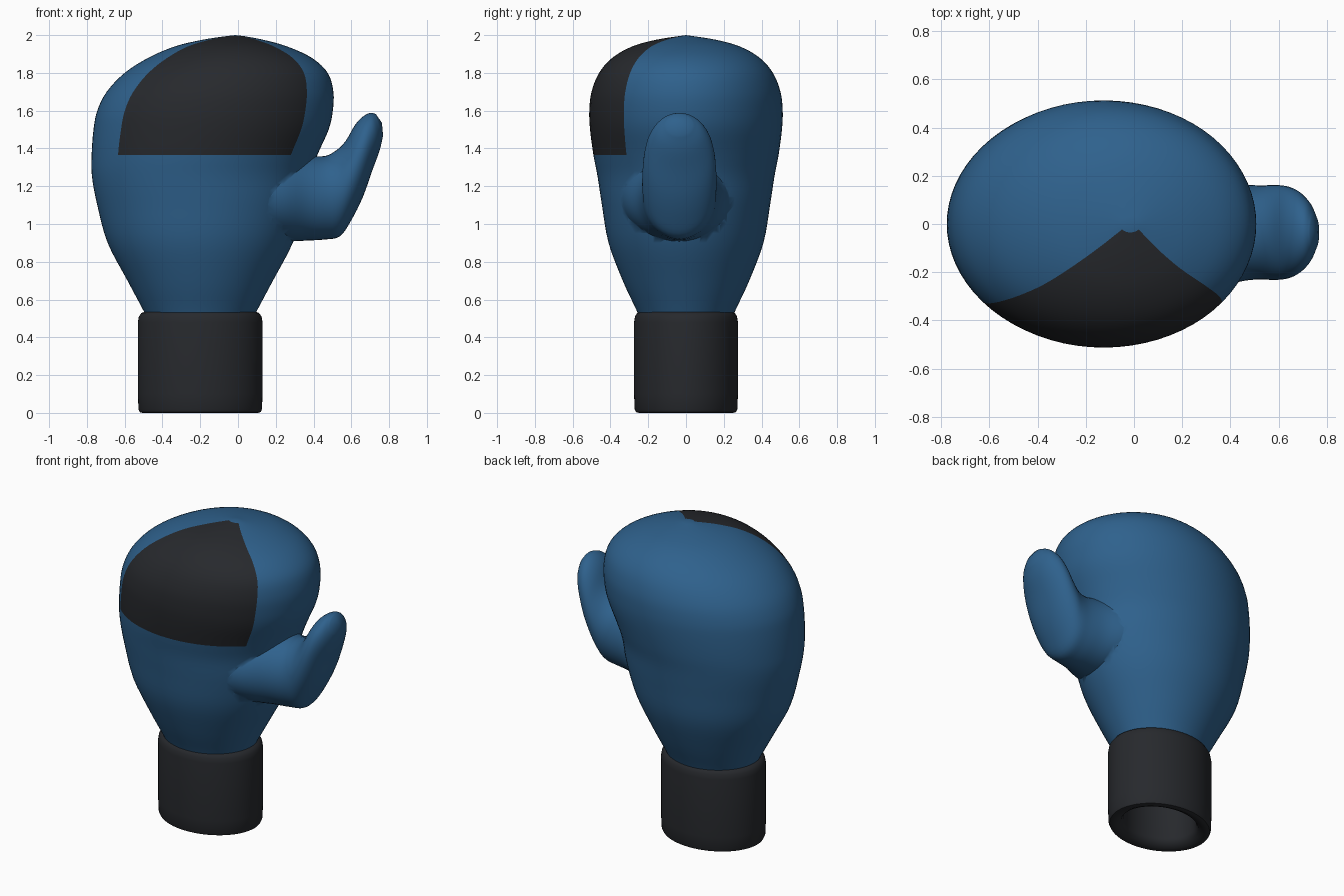
import bpy, bmesh, math
from mathutils import Vector

if "Cube" in bpy.data.objects:
    bpy.data.objects.remove(bpy.data.objects["Cube"])


def material(name, rgb):
    m = bpy.data.materials.new(name)
    m.diffuse_color = (*rgb, 1)
    m.use_nodes = True
    m.node_tree.nodes["Principled BSDF"].inputs["Base Color"].default_value = m.diffuse_color
    return m


BLUE = material("blue leather", (0.028, 0.12, 0.265))
BLACK = material("black leather", (0.02, 0.022, 0.026))


def refine(keys, steps):
    """Catmull-Rom interpolation through rows of numbers."""
    rows = []
    for i in range(len(keys) - 1):
        p = [keys[max(0, min(len(keys) - 1, i + k))] for k in (-1, 0, 1, 2)]
        for s in range(steps):
            t = s / steps
            rows.append([0.5 * (2 * b + (c - a) * t + (2 * a - 5 * b + 4 * c - d) * t * t
                                + (3 * b - a - 3 * c + d) * t ** 3) for a, b, c, d in zip(*p)])
    rows.append(list(keys[-1]))
    return rows


def loft(name, sections, n, mats, pick=None, tip=None, angle=40):
    """Skin ellipses given as (centre, half axis u, half axis v)."""
    bm = bmesh.new()
    rings = []
    for c, u, v in sections:
        rings.append([bm.verts.new(c + u * math.cos(2 * math.pi * k / n) + v * math.sin(2 * math.pi * k / n))
                      for k in range(n)])
    for i in range(len(rings) - 1):
        for k in range(n):
            j = (k + 1) % n
            f = bm.faces.new((rings[i][k], rings[i][j], rings[i + 1][j], rings[i + 1][k]))
            if pick:
                f.material_index = pick(i, (k + 0.5) * 360 / n)
    bm.faces.new(rings[0][::-1])
    if tip:
        t = bm.verts.new(tip)
        for k in range(n):
            bm.faces.new((rings[-1][k], rings[-1][(k + 1) % n], t))
    else:
        bm.faces.new(rings[-1])
    bmesh.ops.recalc_face_normals(bm, faces=bm.faces)
    me = bpy.data.meshes.new(name)
    bm.to_mesh(me)
    bm.free()
    for m in mats:
        me.materials.append(m)
    ob = bpy.data.objects.new(name, me)
    bpy.context.collection.objects.link(ob)
    smooth(ob, angle)
    return ob


def smooth(ob, angle):
    bpy.ops.object.select_all(action='DESELECT')
    ob.select_set(True)
    bpy.context.view_layer.objects.active = ob
    bpy.ops.object.shade_smooth_by_angle(angle=math.radians(angle))


# Mitt: z, left x, right x, half depth
mitt_rows = refine([
    (0.48, -0.47, 0.07, 0.235), (0.55, -0.505, 0.105, 0.265), (0.70, -0.585, 0.185, 0.335),
    (0.90, -0.69, 0.29, 0.41), (1.10, -0.745, 0.355, 0.445), (1.25, -0.773, 0.38, 0.468),
    (1.365, -0.775, 0.42, 0.49), (1.50, -0.765, 0.48, 0.508), (1.60, -0.745, 0.502, 0.512),
    (1.70, -0.695, 0.505, 0.50), (1.80, -0.60, 0.475, 0.46), (1.88, -0.475, 0.39, 0.39),
    (1.94, -0.335, 0.26, 0.285), (1.975, -0.19, 0.135, 0.16), (1.995, -0.06, 0.03, 0.035)], 4)
mitt = loft("mitt",
            [(Vector(((l + r) / 2, 0, z)), Vector(((r - l) / 2, 0, 0)), Vector((0, d, 0)))
             for z, l, r, d in mitt_rows], 72, [BLUE, BLACK],
            # Dark knuckle panel on the front
            pick=lambda i, a: int(i >= 24 and 220 < a < 320), tip=(-0.015, 0, 2.0))

# Thumb: lower edge x, z, upper edge x, z, half width
thumb_rows = refine([
    (0.08, 0.89, 0.08, 1.39, 0.33), (0.24, 0.905, 0.24, 1.37, 0.285), (0.36, 0.912, 0.37, 1.362, 0.225),
    (0.46, 0.918, 0.46, 1.36, 0.20), (0.54, 0.935, 0.52, 1.39, 0.195), (0.60, 1.02, 0.57, 1.44, 0.197),
    (0.66, 1.14, 0.62, 1.525, 0.19), (0.71, 1.28, 0.66, 1.568, 0.168), (0.75, 1.39, 0.70, 1.588, 0.125),
    (0.768, 1.47, 0.73, 1.582, 0.07)], 4)
thumb = loft("thumb",
             [(Vector(((a + c) / 2, -0.035, (b + d) / 2)), Vector(((a - c) / 2, 0, (b - d) / 2)),
               Vector((0, w, 0))) for a, b, c, d, w in thumb_rows], 40, [BLUE],
             tip=(0.762, -0.035, 1.535))

# Join the thumb into the mitt as one skin
mod = mitt.modifiers.new("thumb join", 'BOOLEAN')
mod.operation = 'UNION'
mod.solver = 'EXACT'
mod.object = thumb
smooth(mitt, 40)
bpy.context.view_layer.objects.active = mitt
bpy.ops.object.modifier_apply(modifier=mod.name)
bpy.data.objects.remove(thumb)
smooth(mitt, 60)

# Hollow cuff: z, half width, half depth, from inner floor round to top
cuff_rows = [(0.46, 0.23, 0.185), (0.05, 0.235, 0.19), (0.02, 0.25, 0.2), (0.003, 0.285, 0.232),
             (0.0, 0.305, 0.25), (0.004, 0.32, 0.265), (0.02, 0.327, 0.272), (0.1, 0.33, 0.275),
             (0.48, 0.33, 0.275), (0.51, 0.325, 0.27), (0.528, 0.312, 0.26), (0.538, 0.29, 0.245),
             (0.538, 0.25, 0.21)]
loft("cuff", [(Vector((-0.2, 0, z)), Vector((a, 0, 0)), Vector((0, b, 0))) for z, a, b in cuff_rows],
     64, [BLACK], angle=50)
